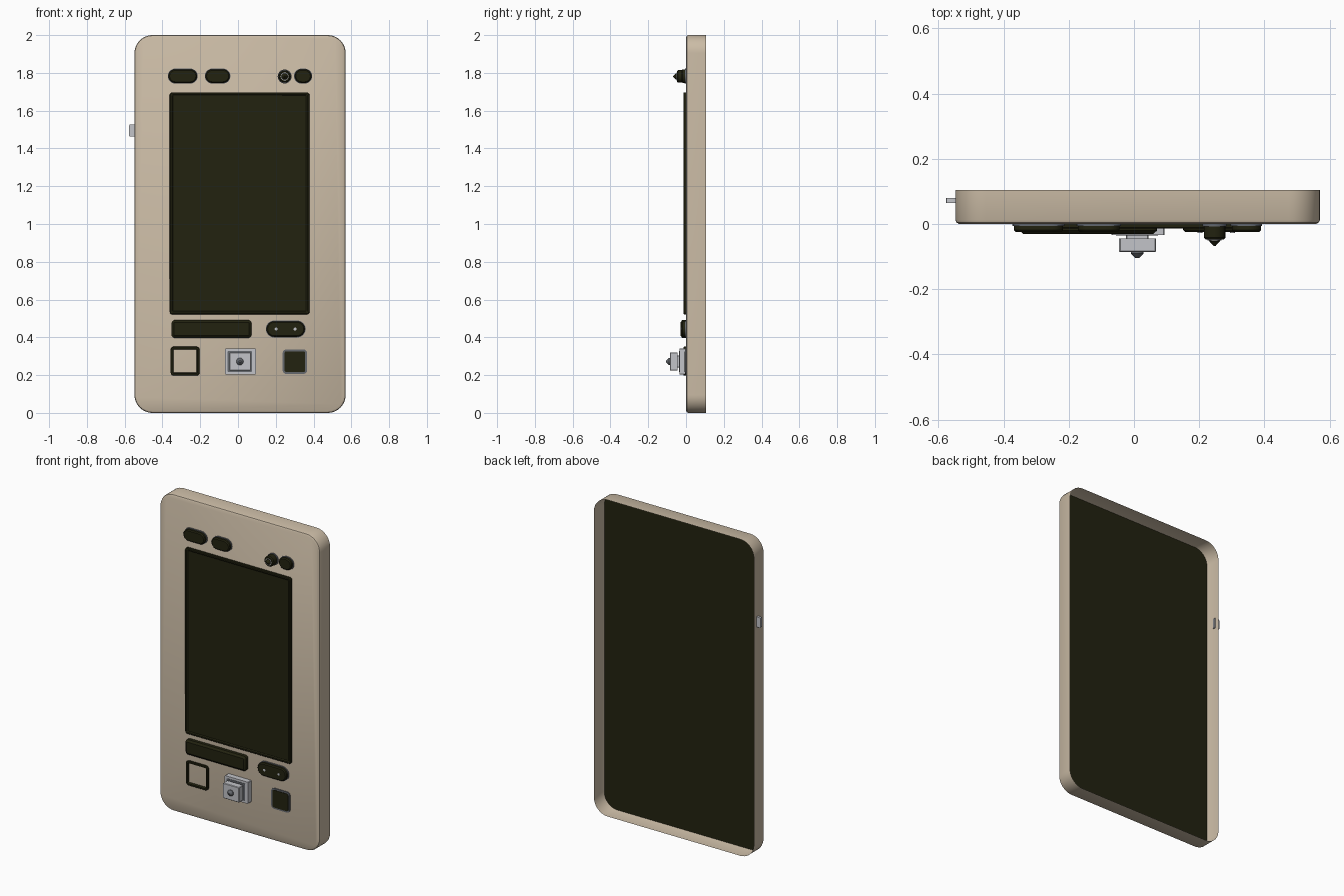
import bpy, bmesh, math

if "Cube" in bpy.data.objects:
    bpy.data.objects.remove(bpy.data.objects["Cube"])


def material(name, rgb):
    m = bpy.data.materials.new(name)
    m.diffuse_color = (*rgb, 1)
    m.use_nodes = True
    m.node_tree.nodes["Principled BSDF"].inputs["Base Color"].default_value = m.diffuse_color
    return m


BEIGE = material("beige shell", (0.59, 0.495, 0.375))
DARK = material("dark olive glass", (0.016, 0.016, 0.005))
SILVER = material("light grey", (0.54, 0.55, 0.58))
GREY = material("rim grey", (0.13, 0.14, 0.155))


def ring(bm, x0, x1, z0, z1, r, y, seg):
    """Rounded rectangle in the xz plane at depth y."""
    r = min(r, (x1 - x0) / 2, (z1 - z0) / 2)
    corners = [(x1 - r, z1 - r), (x0 + r, z1 - r), (x0 + r, z0 + r), (x1 - r, z0 + r)]
    vs = []
    for q, (cx, cz) in enumerate(corners):
        for i in range(seg + 1):
            a = math.pi / 2 * (q + i / seg)
            vs.append(bm.verts.new((cx + r * math.cos(a), y, cz + r * math.sin(a))))
    return vs


def loft(name, box, r, steps, mat, seg=6, back=False, front=True):
    """Skin rings through (inset, y) steps, starting at the rear."""
    x0, x1, z0, z1 = box
    bm = bmesh.new()
    rings = [ring(bm, x0 + d, x1 - d, z0 + d, z1 - d, max(r - d, 0.001), y, seg)
             for d, y in steps]
    n = len(rings[0])
    for a, b in zip(rings, rings[1:]):
        for i in range(n):
            j = (i + 1) % n
            bm.faces.new((a[i], a[j], b[j], b[i]))
    if back:
        bm.faces.new(rings[0])
    if front:
        bm.faces.new(rings[-1])
    bmesh.ops.remove_doubles(bm, verts=bm.verts[:], dist=1e-5)
    bmesh.ops.recalc_face_normals(bm, faces=bm.faces[:])
    me = bpy.data.meshes.new(name)
    bm.to_mesh(me)
    bm.free()
    me.materials.append(mat)
    ob = bpy.data.objects.new(name, me)
    bpy.context.collection.objects.link(ob)
    bpy.ops.object.select_all(action='DESELECT')
    ob.select_set(True)
    bpy.context.view_layer.objects.active = ob
    bpy.ops.object.shade_smooth_by_angle(angle=math.radians(35))
    return ob


def disc(name, cx, cz, r, steps, mat, seg=6):
    return loft(name, (cx - r, cx + r, cz - r, cz + r), r, steps, mat, seg)


# open-backed shell and the dark panel lining it
BODY = (-0.548, 0.57, 0, 2)
loft("shell", BODY, 0.095, [(0, 0.105), (0, 0.012), (0.003, 0.005), (0.012, 0)], BEIGE, 10)
loft("rear_panel", BODY, 0.095, [(0.003, 0.0065), (0.003, 0.006)], DARK, 10, back=True)

# screen with a slightly raised border
SCREEN = (-0.362, 0.379, 0.521, 1.697)
loft("screen", SCREEN, 0.015,
     [(0, 0), (0, -0.010), (0.004, -0.014), (0.012, -0.014), (0.018, -0.009)], DARK, 3)

# upper sensor windows, the lower twin-hole window and the small square reader
windows = {
    "sensor_left": ((-0.372, -0.213, 1.743, 1.823), 0.04),
    "sensor_middle": ((-0.176, -0.040, 1.743, 1.823), 0.04),
    "sensor_right": ((0.296, 0.393, 1.743, 1.823), 0.04),
    "twin_hole_window": ((0.147, 0.358, 0.399, 0.489), 0.045),
}
for name, (box, r) in windows.items():
    loft(name + "_rim", box, r, [(0, 0), (0, -0.006)], GREY)
    loft(name, box, r, [(0.004, 0), (0.004, -0.019), (0.010, -0.025)], DARK)
for i, x in enumerate((0.202, 0.302)):
    disc(f"window_hole_{i}", x, 0.444, 0.008, [(0, -0.024), (0, -0.027)], SILVER, 3)

READER = (0.236, 0.366, 0.206, 0.336)
loft("reader_rim", READER, 0.02, [(0, 0), (0, -0.006)], GREY, 4)
loft("reader_glass", READER, 0.02, [(0.010, 0), (0.010, -0.009)], DARK, 4)

# horizontal bar
loft("bar", (-0.352, 0.071, 0.397, 0.491), 0.016,
     [(0, 0), (0, -0.020), (0.012, -0.030)], DARK, 3)

# square frame, open in the middle
loft("square_frame", (-0.357, -0.203, 0.197, 0.351), 0.018,
     [(0, 0), (0, -0.010), (0.003, -0.013), (0.012, -0.013), (0.016, 0)], DARK, 4, front=False)

# pointed round lens
LX, LZ = 0.247, 1.781
disc("lens_rim", LX, LZ, 0.037, [(0, 0), (0, -0.008)], GREY)
disc("lens_barrel", LX, LZ, 0.033, [(0, 0), (0, -0.042), (0.006, -0.048)], DARK)
disc("lens_ring", LX, LZ, 0.021, [(0, -0.046), (0, -0.050)], SILVER)
disc("lens_tip", LX, LZ, 0.017, [(0, -0.048), (0, -0.052), (0.0145, -0.068)], DARK)

# silver push button: base, dark recess, neck, block and knob
loft("button_base", (-0.069, 0.094, 0.204, 0.341), 0.003, [(0, 0), (0, -0.034)], SILVER, 1)
loft("button_recess", (-0.055, 0.074, 0.217, 0.327), 0.003, [(0, -0.033), (0, -0.036)], GREY, 1)
loft("button_neck", (-0.025, 0.045, 0.24, 0.305), 0.003, [(0, -0.034), (0, -0.05)], SILVER, 1)
loft("button_block", (-0.046, 0.068, 0.224, 0.320), 0.004,
     [(0, -0.045), (0, -0.083), (0.003, -0.086)], SILVER, 1, back=True)
disc("button_knob", 0.01, 0.272, 0.019,
     [(0, -0.085), (0, -0.091), (0.008, -0.100), (0.014, -0.105)], GREY)

# side key
loft("side_key", (-0.576, -0.54, 1.462, 1.526), 0.004,
     [(0, 0.080), (0, 0.064)], SILVER, 2, back=True)
